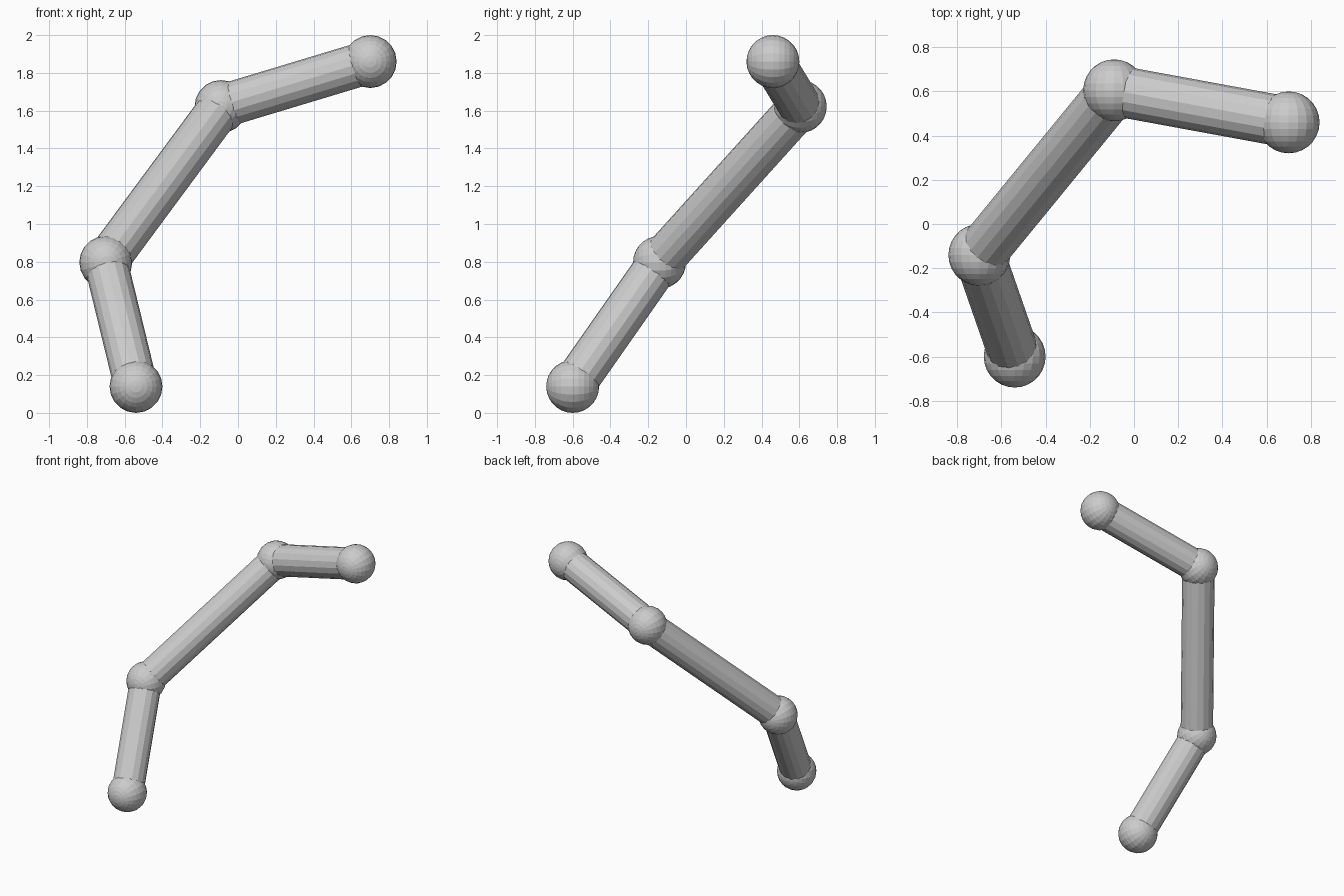
import bpy
from math import pi
from mathutils import Vector

if "Cube" in bpy.data.objects:
    bpy.data.objects.remove(bpy.data.objects["Cube"])

BALL_R = 0.14
ROD_R = 0.115
JOINTS = [Vector(p) for p in (
    (-0.54, -0.60, 0.14),
    (-0.70, -0.14, 0.797),
    (-0.09, 0.605, 1.622),
    (0.70, 0.46, 1.86),
)]


def add_ball(name, centre):
    # Ball joint with its poles facing front and back
    bpy.ops.mesh.primitive_uv_sphere_add(
        segments=20, ring_count=14, radius=BALL_R,
        location=centre, rotation=(pi / 2, 0, 0))
    bpy.context.object.name = name


def add_rod(name, start, end):
    # Sixteen-sided rod running between two joint centres
    axis = end - start
    bpy.ops.mesh.primitive_cylinder_add(
        vertices=16, radius=ROD_R, depth=axis.length,
        location=(start + end) / 2,
        rotation=axis.to_track_quat('Z', 'Y').to_euler())
    bpy.context.object.name = name


# Balls at every joint and end
for i, p in enumerate(JOINTS, 1):
    add_ball(f"joint_ball_{i}", p)

# Rods linking neighbouring balls
for i, (a, b) in enumerate(zip(JOINTS, JOINTS[1:]), 1):
    add_rod(f"link_rod_{i}", a, b)
